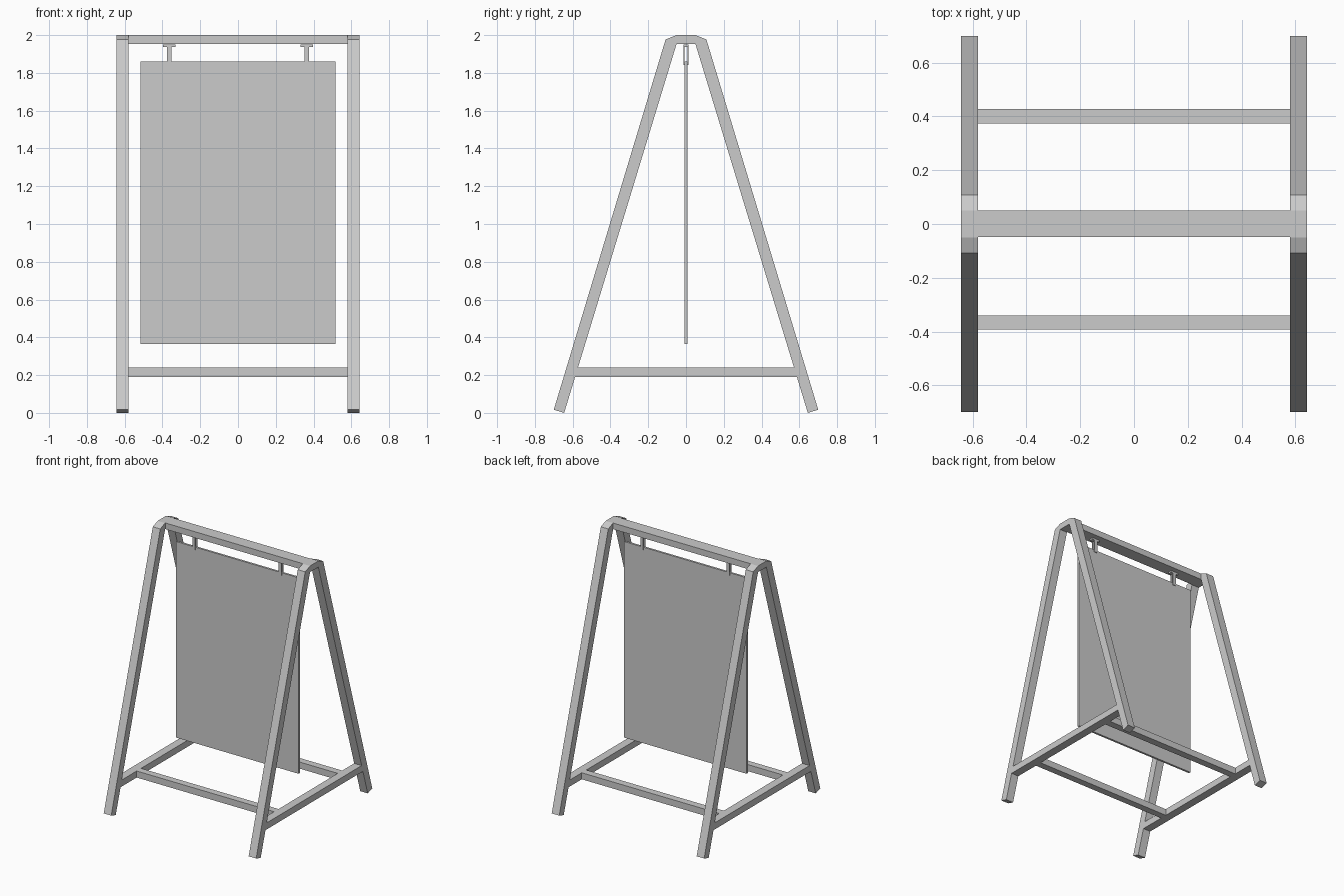
import bpy
import bmesh

cube = bpy.data.objects.get("Cube")
if cube:
    bpy.data.objects.remove(cube, do_unlink=True)

# Single grey material
grey = bpy.data.materials.new("light_grey")
grey.use_nodes = True
colour = (0.6, 0.6, 0.6, 1.0)
grey.diffuse_color = colour
grey.node_tree.nodes["Principled BSDF"].inputs["Base Color"].default_value = colour


def prism(name, profile, x0, x1):
    """Extrude a (y, z) profile along x from x0 to x1."""
    bm = bmesh.new()
    face = bm.faces.new([bm.verts.new((x0, y, z)) for y, z in profile])
    moved = bmesh.ops.extrude_face_region(bm, geom=[face])["geom"]
    verts = [g for g in moved if isinstance(g, bmesh.types.BMVert)]
    bmesh.ops.translate(bm, verts=verts, vec=(x1 - x0, 0, 0))
    bmesh.ops.recalc_face_normals(bm, faces=bm.faces)
    mesh = bpy.data.meshes.new(name)
    bm.to_mesh(mesh)
    bm.free()
    mesh.materials.append(grey)
    obj = bpy.data.objects.new(name, mesh)
    bpy.context.collection.objects.link(obj)
    return obj


def box(name, x0, x1, y0, y1, z0, z1):
    return prism(name, [(y0, z0), (y1, z0), (y1, z1), (y0, z1)], x0, x1)


IN, OUT = 0.58, 0.643      # inner and outer x of the side frames

# Bent tube outline: foot to crest on one side, mirrored to the other
outer = [(0.70, 0.017), (0.108, 1.977), (0.05, 2.0)]
inner = [(0.05, 1.953), (0.645, 0.0)]
half = inner + outer
frame = half + [(-y, z) for y, z in reversed(half)]

# Rail between the legs, ends cut to the leg slope
side_rail = [(-0.588, 0.19), (0.588, 0.19), (0.573, 0.24), (-0.573, 0.24)]

for side, s in (("left", 1), ("right", -1)):
    x0, x1 = sorted((s * IN, s * OUT))
    prism(side + "_leg_frame", frame, x0, x1)
    prism(side + "_side_rail", side_rail, x0, x1)

    # Hanger: two straps straddling the panel under a small top plate
    c = s * 0.364
    box(side + "_hanger_plate", c - 0.032, c + 0.032, -0.014, 0.014, 1.936, 1.95)
    for end, d in (("front", -1), ("back", 1)):
        y0, y1 = sorted((d * 0.008, d * 0.014))
        box(f"{side}_{end}_hanger_strap", c - 0.012, c + 0.012, y0, y1, 1.842, 1.94)

# Bars across the width
box("top_bar", -IN, IN, -0.048, 0.05, 1.953, 2.0)
box("front_cross_rail", -IN, IN, -0.393, -0.34, 0.19, 0.24)
box("back_cross_rail", -IN, IN, 0.373, 0.428, 0.19, 0.24)

# Hanging sign panel
box("sign_panel", -0.516, 0.516, -0.008, 0.008, 0.365, 1.86)
